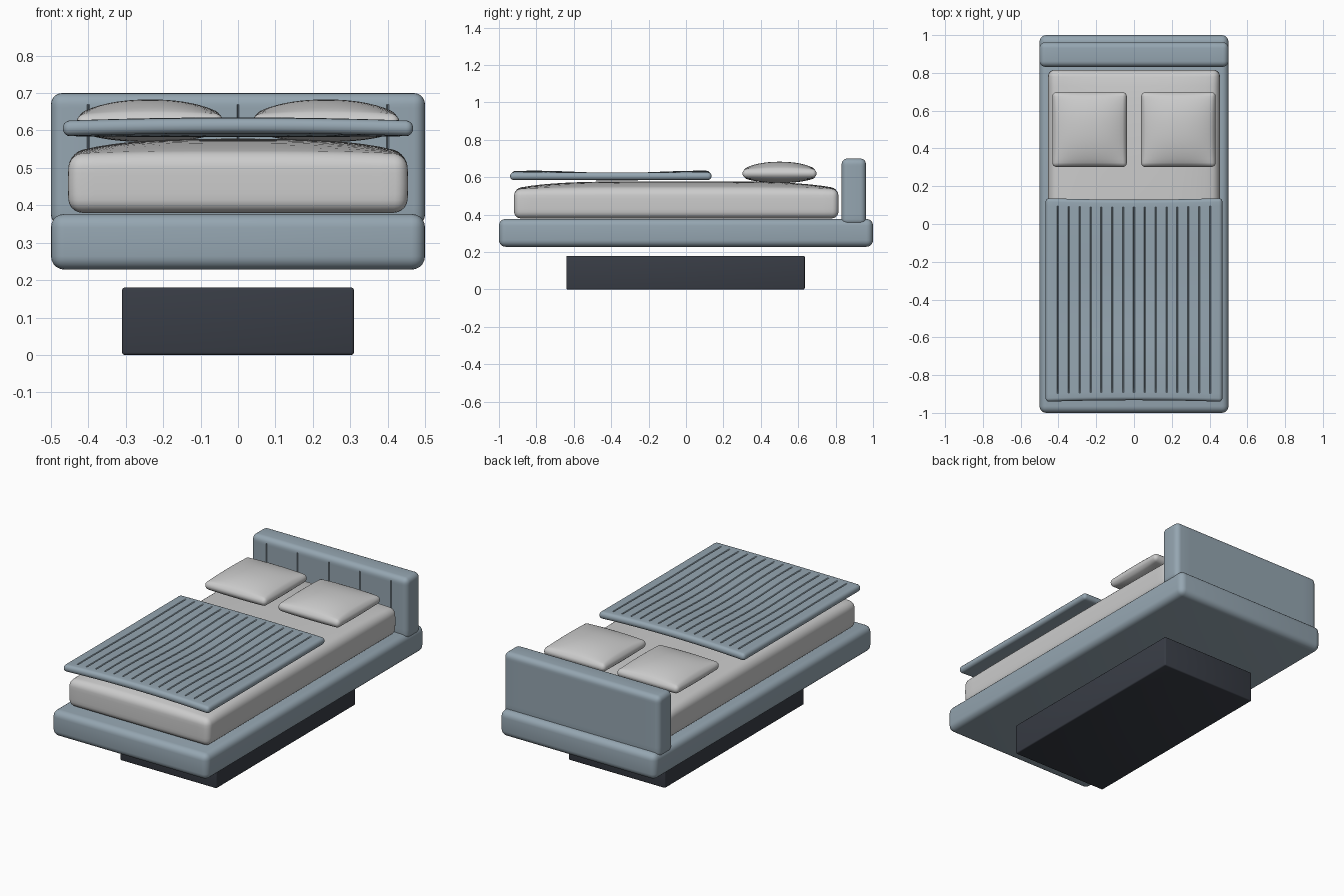
import bpy, bmesh, math
from mathutils import Vector

if "Cube" in bpy.data.objects:
    bpy.data.objects.remove(bpy.data.objects["Cube"])


def material(name, rgb):
    m = bpy.data.materials.new(name)
    m.diffuse_color = (*rgb, 1)
    m.use_nodes = True
    m.node_tree.nodes["Principled BSDF"].inputs["Base Color"].default_value = m.diffuse_color
    return m


BLUE = material("slate_fabric", (0.30, 0.38, 0.44))
DARK = material("dark_base", (0.04, 0.046, 0.06))


def slab(name, lo, hi, r, mat=None, seg=5, cuts=((), (), ()), shape=None):
    """Rounded box, sliced at the given x / y / z cuts, then reshaped per vertex."""
    lo, hi = Vector(lo), Vector(hi)
    bm = bmesh.new()
    bmesh.ops.create_cube(bm, size=1)
    for v in bm.verts:
        v.co = Vector(((lo[i] + hi[i]) / 2 + v.co[i] * (hi[i] - lo[i]) for i in range(3)))
    bmesh.ops.bevel(bm, geom=bm.edges[:], offset=r, segments=seg, profile=0.5, affect='EDGES')
    for axis in range(3):
        n = Vector((axis == 0, axis == 1, axis == 2))
        for c in cuts[axis]:
            bmesh.ops.bisect_plane(bm, geom=bm.verts[:] + bm.edges[:] + bm.faces[:],
                                   dist=1e-5, plane_co=n * c, plane_no=n)
    if shape:
        for v in bm.verts:
            v.co = shape(v.co.copy())
    bmesh.ops.recalc_face_normals(bm, faces=bm.faces[:])
    me = bpy.data.meshes.new(name)
    bm.to_mesh(me)
    bm.free()
    ob = bpy.data.objects.new(name, me)
    bpy.context.collection.objects.link(ob)
    if mat:
        me.materials.append(mat)
    bpy.context.view_layer.objects.active = ob
    ob.select_set(True)
    bpy.ops.object.shade_smooth_by_angle(angle=math.radians(35))
    ob.select_set(False)
    return ob


def spread(a, b, n):
    return [a + (b - a) * i / n for i in range(1, n)]


def groove_cuts(xs, w):
    return [x + d for x in xs for d in (-w, 0, w)]


def in_groove(x, xs):
    return any(abs(x - g) < 1e-4 for g in xs)


def puff(t, n):
    return max(0.0, 1 - abs(t) ** n)


# plinth and bed frame
slab("base_plinth", (-0.31, -0.64, 0), (0.31, 0.635, 0.18), 0.007, DARK, 3)
slab("bed_frame", (-0.5, -1, 0.228), (0.5, 1, 0.377), 0.036, BLUE)

# headboard with vertical seams on its front
seams = [-0.4, -0.2, 0, 0.2, 0.4]


def head_shape(p):
    if p.y < 0.835 and 0.41 < p.z < 0.665 and in_groove(p.x, seams):
        p.y += 0.006
    return p


slab("headboard", (-0.5, 0.832, 0.345), (0.5, 0.962, 0.7), 0.03, BLUE,
     cuts=(groove_cuts(seams, 0.003), (), (0.405, 0.415, 0.66, 0.67)), shape=head_shape)


# mattress with a domed top
def mattress_shape(p):
    u, v = p.x / 0.452, (p.y + 0.052) / 0.868
    side = puff((p.z - 0.458) / 0.08, 2)
    if p.z > 0.49:
        p.z += 0.042 * (puff(u, 3) * puff(v, 4)) ** 0.8
    p.x += 0.005 * u * side
    p.y += 0.003 * v * side
    return p


slab("mattress", (-0.45, -0.917, 0.38), (0.45, 0.813, 0.536), 0.034,
     cuts=(spread(-0.42, 0.42, 20), spread(-0.89, 0.79, 28), (0.43, 0.458, 0.485)),
     shape=mattress_shape)

# pillows
for side, cx in (("left", -0.235), ("right", 0.235)):
    def pillow_shape(p, cx=cx):
        f = (puff((p.x - cx) / 0.19, 2.2) * puff((p.y - 0.5) / 0.19, 2.2)) ** 0.8
        p.z += f * (0.04 if p.z > 0.625 else -0.028 if p.z < 0.615 else 0)
        return p

    slab("pillow_" + side, (cx - 0.197, 0.302, 0.597), (cx + 0.197, 0.698, 0.643), 0.022,
         cuts=(spread(cx - 0.178, cx + 0.178, 16), spread(0.322, 0.678, 16), ()),
         shape=pillow_shape)

# ribbed blanket
ribs = [0.0575 * k for k in range(-7, 8)]


def blanket_shape(p):
    u = p.x / 0.468
    if p.z > 0.62 and -0.89 < p.y < 0.09 and in_groove(p.x, ribs):
        p.z -= 0.006
    p.z += (0.006 * math.sin(p.y * 7 + 1) + 0.003) * puff(u, 2)
    end = 1 if p.y > -0.4 else -1
    p.y += 0.008 * abs(u) ** 2 * end * min(1, abs(p.y + 0.4) / 0.5) - 0.004 * end
    return p


slab("blanket", (-0.468, -0.937, 0.585), (0.468, 0.133, 0.626), 0.019, BLUE,
     cuts=(groove_cuts(ribs, 0.004), spread(-0.91, 0.11, 24) + [-0.895, -0.885, 0.083, 0.093], ()),
     shape=blanket_shape)
